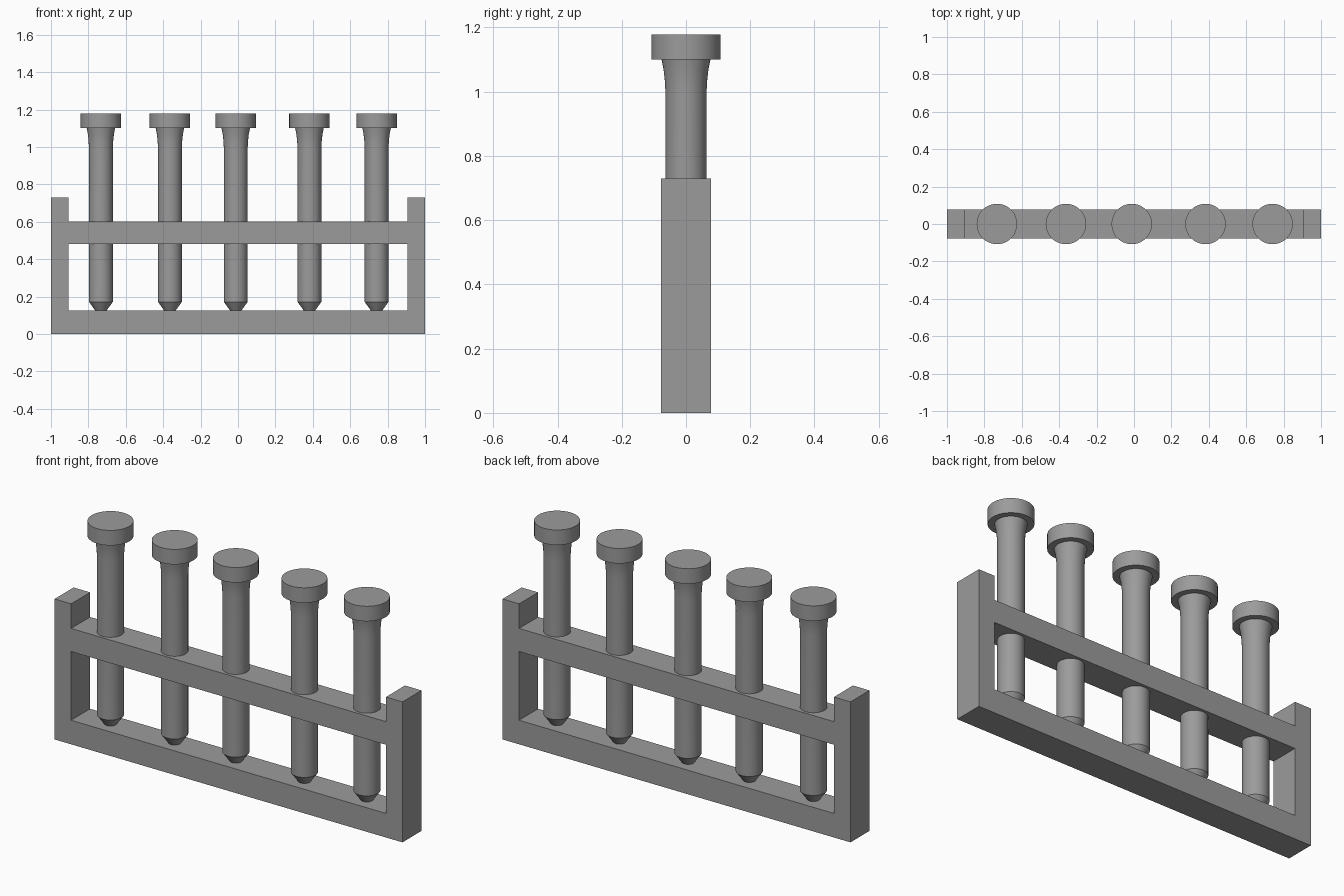
import bpy
import bmesh
import math

cube = bpy.data.objects.get("Cube")
if cube:
    bpy.data.objects.remove(cube, do_unlink=True)

grey = bpy.data.materials.new("plain grey")
grey.use_nodes = True
colour = (0.33, 0.33, 0.33, 1)
grey.diffuse_color = colour
grey.node_tree.nodes["Principled BSDF"].inputs["Base Color"].default_value = colour


def finish(name, bm):
    bmesh.ops.recalc_face_normals(bm, faces=bm.faces)
    mesh = bpy.data.meshes.new(name)
    bm.to_mesh(mesh)
    bm.free()
    mesh.materials.append(grey)
    obj = bpy.data.objects.new(name, mesh)
    bpy.context.collection.objects.link(obj)
    return obj


# Rack: a grid of cells in the front plane, filled and pushed back as one solid
HALF_DEPTH = 0.078
columns = [-1, -0.905, 0.905, 1]
levels = [0, 0.125, 0.482, 0.602, 0.73]
window_levels = (1, 3)  # open between the uprights

bm = bmesh.new()
grid = [[bm.verts.new((x, -HALF_DEPTH, z)) for x in columns] for z in levels]
for row in range(len(levels) - 1):
    for col in range(len(columns) - 1):
        if col == 1 and row in window_levels:
            continue
        bm.faces.new((grid[row][col], grid[row][col + 1],
                      grid[row + 1][col + 1], grid[row + 1][col]))
back = bmesh.ops.extrude_face_region(bm, geom=bm.faces[:], use_keep_orig=True)
bmesh.ops.translate(bm, vec=(0, 2 * HALF_DEPTH, 0),
                    verts=[v for v in back["geom"] if isinstance(v, bmesh.types.BMVert)])
finish("rack", bm)

# Tube: one turned profile (radius, height) with pointed foot, flared neck and cap
profile = [(0, 0.122), (0.028, 0.122), (0.064, 0.172), (0.064, 1.0), (0.066, 1.035),
           (0.07, 1.07), (0.076, 1.1), (0.108, 1.1), (0.108, 1.178), (0, 1.178)]


def turned(name, points, x, sides=48):
    bm = bmesh.new()
    verts = [bm.verts.new((r, 0, z)) for r, z in points]
    edges = [bm.edges.new(pair) for pair in zip(verts, verts[1:])]
    bmesh.ops.spin(bm, geom=verts + edges, cent=(0, 0, 0), axis=(0, 0, 1),
                   angle=math.tau, steps=sides, use_merge=True)
    bmesh.ops.remove_doubles(bm, verts=bm.verts, dist=0.0001)
    obj = finish(name, bm)
    obj.location.x = x
    return obj


tubes = [turned(f"test_tube_{i + 1}", profile, x)
         for i, x in enumerate([-0.733, -0.364, -0.012, 0.382, 0.741])]

bpy.ops.object.select_all(action="DESELECT")
for tube in tubes:
    tube.select_set(True)
bpy.context.view_layer.objects.active = tubes[0]
bpy.ops.object.shade_smooth_by_angle(angle=math.radians(30))
